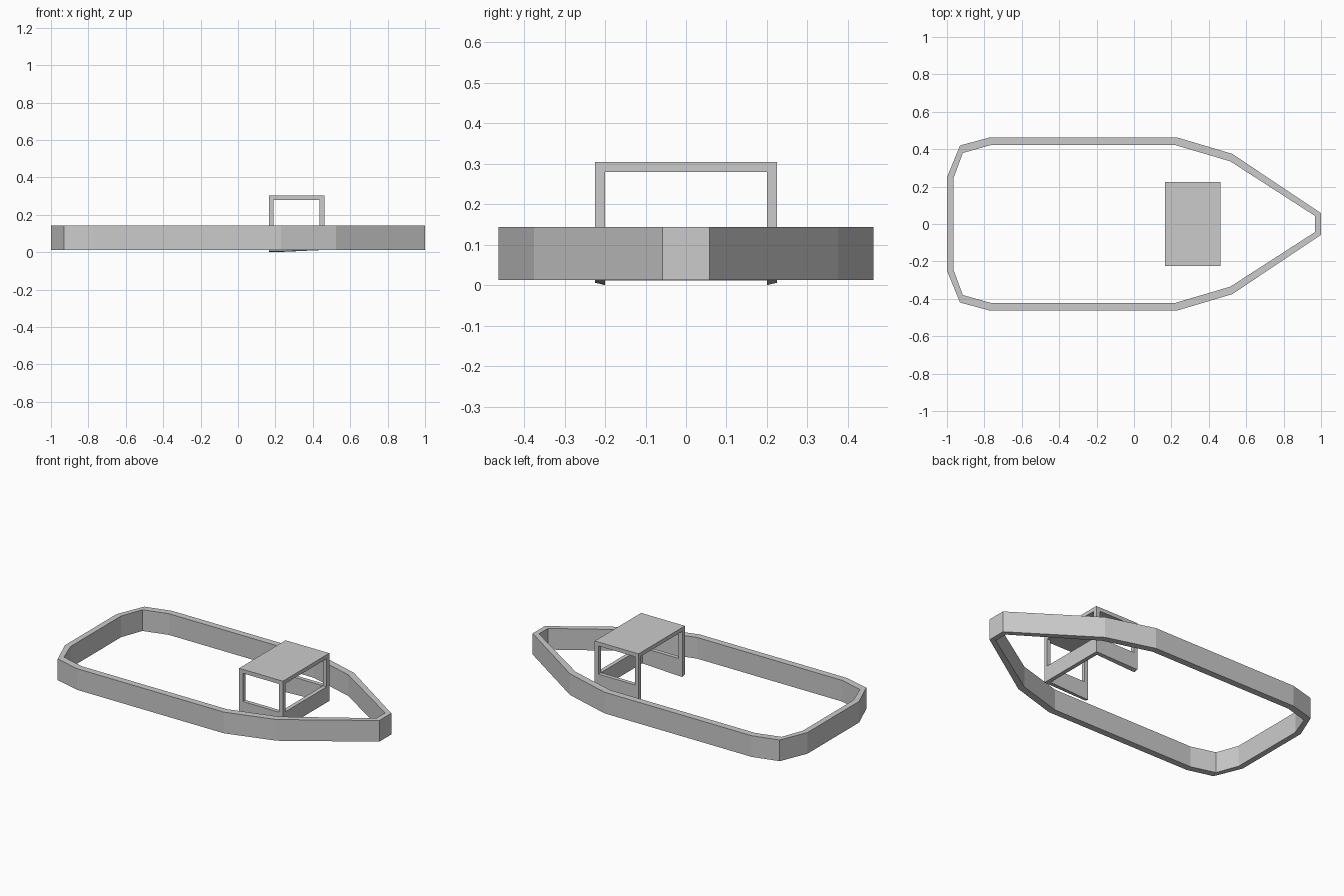
import bpy
import bmesh

if "Cube" in bpy.data.objects:
    bpy.data.objects.remove(bpy.data.objects["Cube"])


def finish(bm, name):
    bmesh.ops.recalc_face_normals(bm, faces=bm.faces)
    mesh = bpy.data.meshes.new(name)
    bm.to_mesh(mesh)
    bm.free()
    obj = bpy.data.objects.new(name, mesh)
    bpy.context.collection.objects.link(obj)
    return obj


def mirrored(half):
    return half + [(x, -y) for x, y in reversed(half)]


# Hull: open ring of planks between an outer and an inner outline
outer = mirrored([(1.0, 0.058), (0.525, 0.375), (0.23, 0.463),
                  (-0.77, 0.463), (-0.93, 0.42), (-1.0, 0.25)])
inner = mirrored([(0.968, 0.043), (0.515, 0.335), (0.22, 0.422),
                  (-0.765, 0.422), (-0.915, 0.38), (-0.965, 0.245)])
bm = bmesh.new()
loops = [[bm.verts.new((x, y, z)) for x, y in outline]
         for outline, z in ((outer, 0.013), (outer, 0.143),
                            (inner, 0.143), (inner, 0.013))]
n = len(outer)
for k in range(4):
    a, b = loops[k], loops[(k + 1) % 4]
    for i in range(n):
        j = (i + 1) % n
        bm.faces.new((a[i], a[j], b[j], b[i]))
finish(bm, "hull")

# Cabin: 3x3x3 cell frame, keeping only the outside faces of solid cells
xs = [0.165, 0.19, 0.437, 0.462]
ys = [-0.225, -0.2, 0.2, 0.225]
zs = [0.011, 0.107, 0.28, 0.304]


def solid(i, j, k):
    if not all(0 <= c <= 2 for c in (i, j, k)):
        return False
    if k == 2:                              # roof
        return True
    if i in (0, 2) and j in (0, 2):         # corner posts
        return True
    return k == 0 and (j != 1 or i == 2)    # low side and front walls, open rear


bm = bmesh.new()
grid = {}


def vert(i, j, k):
    key = (i, j, k)
    if key not in grid:
        z = zs[k]
        if k == 0 and i <= 1:               # rear feet reach slightly lower
            z = 0.006 if j in (0, 3) else 0.0
        grid[key] = bm.verts.new((xs[i], ys[j], z))
    return grid[key]


for i in range(3):
    for j in range(3):
        for k in range(3):
            if not solid(i, j, k):
                continue
            for axis in range(3):
                for side in (0, 1):
                    near = [i, j, k]
                    near[axis] += 1 if side else -1
                    if solid(*near):
                        continue
                    corners = []
                    for u, v in ((0, 0), (1, 0), (1, 1), (0, 1)):
                        c = [i, j, k]
                        c[axis] += side
                        c[(axis + 1) % 3] += u
                        c[(axis + 2) % 3] += v
                        corners.append(vert(*c))
                    bm.faces.new(corners if side else corners[::-1])
# merge coplanar cell faces into clean panels
bmesh.ops.dissolve_limit(bm, angle_limit=0.005, verts=bm.verts, edges=bm.edges)
finish(bm, "cabin")
